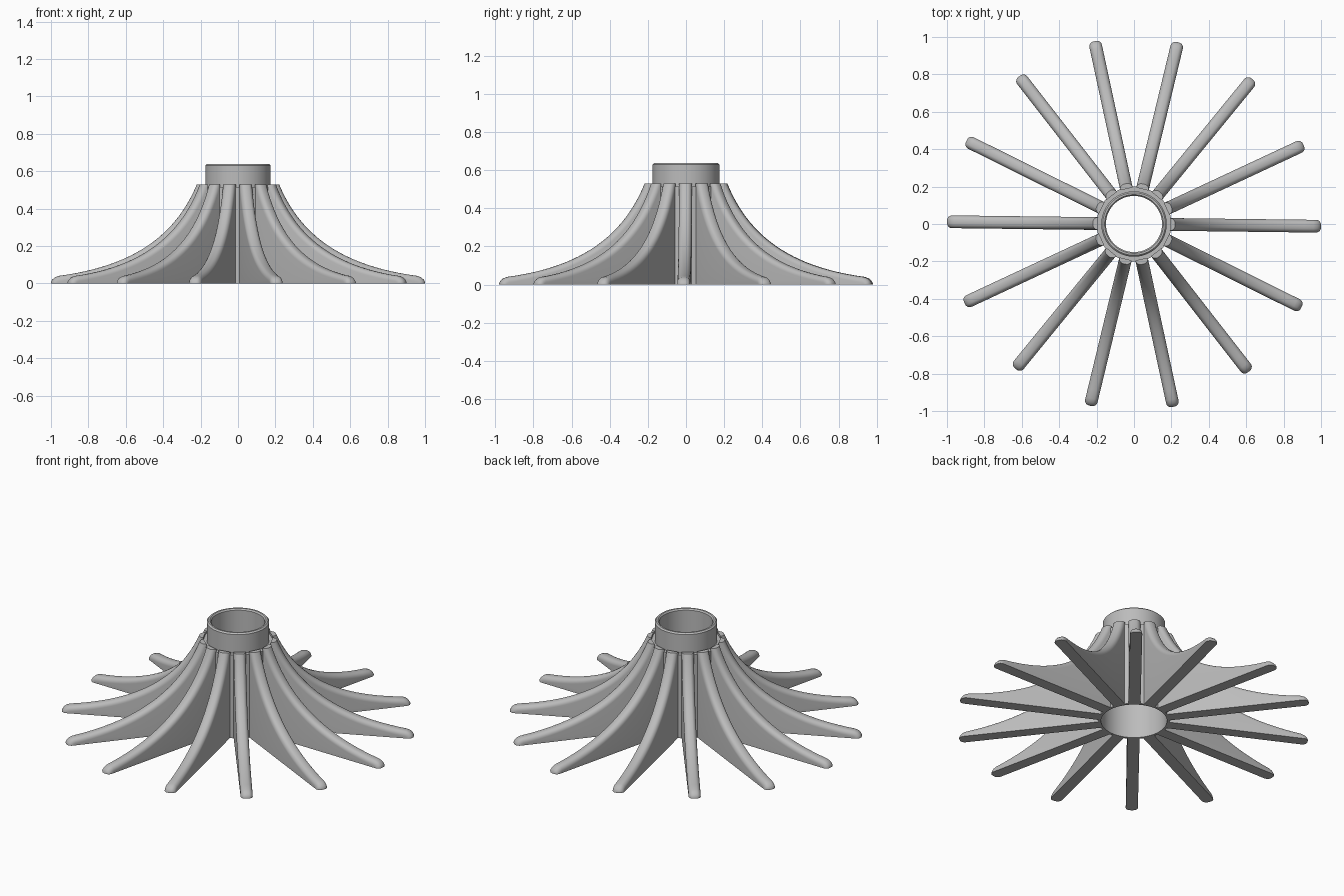
import bpy
import bmesh
import math
from mathutils import Vector, Matrix
from mathutils.geometry import interpolate_bezier

if "Cube" in bpy.data.objects:
    bpy.data.objects.remove(bpy.data.objects["Cube"])

grey = bpy.data.materials.new("plain grey")
grey.use_nodes = True
tone = (0.5, 0.5, 0.5, 1)
grey.diffuse_color = tone
grey.node_tree.nodes["Principled BSDF"].inputs["Base Color"].default_value = tone


def finish(name, bm):
    bmesh.ops.recalc_face_normals(bm, faces=bm.faces)
    mesh = bpy.data.meshes.new(name)
    bm.to_mesh(mesh)
    bm.free()
    mesh.materials.append(grey)
    obj = bpy.data.objects.new(name, mesh)
    bpy.context.collection.objects.link(obj)
    bpy.ops.object.select_all(action='DESELECT')
    obj.select_set(True)
    bpy.context.view_layer.objects.active = obj
    bpy.ops.object.shade_smooth_by_angle(angle=math.radians(35))
    return obj


def lathe(name, profile, steps=84):
    bm = bmesh.new()
    verts = [bm.verts.new((r, 0, z)) for r, z in profile]
    edges = [bm.edges.new((a, b)) for a, b in zip(verts, verts[1:] + verts[:1])]
    bmesh.ops.spin(bm, geom=verts + edges, axis=(0, 0, 1), cent=(0, 0, 0),
                   angle=math.tau, steps=steps, use_duplicate=False)
    bmesh.ops.remove_doubles(bm, verts=bm.verts, dist=1e-4)
    return finish(name, bm)


# Hollow hub with a narrower collar on top
lathe("hub", [(0.185, 0), (0.2, 0), (0.2, 0.515), (0.175, 0.515),
              (0.175, 0.63), (0.167, 0.638), (0.157, 0.638),
              (0.15, 0.63), (0.15, 0.49), (0.185, 0.46)])

# Side curve of a fin: a concave sweep ending in a rounded toe
HALF, ROUND, INNER, TOP = 0.034, 0.028, 0.192, 0.53
curve = interpolate_bezier(Vector((0.22, TOP)), Vector((0.34, 0.24)),
                           Vector((0.58, 0.09)), Vector((0.96, 0.04)), 24)
curve = [Vector(p[:2]) for p in curve]
curve += [Vector(p) for p in ((0.98, 0.032), (0.993, 0.02), (1.0, 0.008), (1.0, 0))]
outward = [Vector((1, 0))]
for a, b in zip(curve, curve[2:]):
    d = (b - a).normalized()
    outward.append(Vector((-d.y, d.x)))
outward.append(Vector((1, 0)))


def make_fin():
    bm = bmesh.new()
    rows = []
    # Rounded outer edge, lofted across the thickness
    for k in range(13):
        a = math.pi * k / 12
        side = math.copysign(HALF - ROUND, math.cos(a)) if k != 6 else 0
        y = side + ROUND * math.cos(a)
        inset = ROUND * (1 - math.sin(a))
        row = []
        for i, (p, n) in enumerate(zip(curve, outward)):
            q = p - n * inset
            row.append(bm.verts.new((q.x, y, max(q.y, 0))))
        rows.append(row)
    for r, s in zip(rows, rows[1:]):
        for i in range(len(r) - 1):
            bm.faces.new((r[i], r[i + 1], s[i + 1], s[i]))
    # Flat sides, top, underside and inner end
    ends = []
    for row, y in ((rows[0], HALF), (rows[-1], -HALF)):
        low, high = bm.verts.new((INNER, y, 0)), bm.verts.new((INNER, y, TOP))
        bm.faces.new(row + [low, high])
        ends.append((low, high))
    (l0, h0), (l1, h1) = ends
    bm.faces.new([h0] + [r[0] for r in rows] + [h1])
    bm.faces.new([l0] + [r[-1] for r in rows] + [l1])
    bm.faces.new((l0, h0, h1, l1))
    bmesh.ops.remove_doubles(bm, verts=bm.verts, dist=1e-5)
    bmesh.ops.triangulate(bm, faces=[f for f in bm.faces if len(f.verts) > 4])
    return finish("fin", bm)


# Ring of evenly spaced fins, turned slightly clockwise
COUNT = 14
first = make_fin()
for i in range(COUNT):
    fin = first if i == 0 else first.copy()
    if i:
        bpy.context.collection.objects.link(fin)
    fin.name = f"fin_{i + 1}"
    fin.matrix_world = Matrix.Rotation(math.tau * i / COUNT - math.radians(0.7), 4, 'Z')
